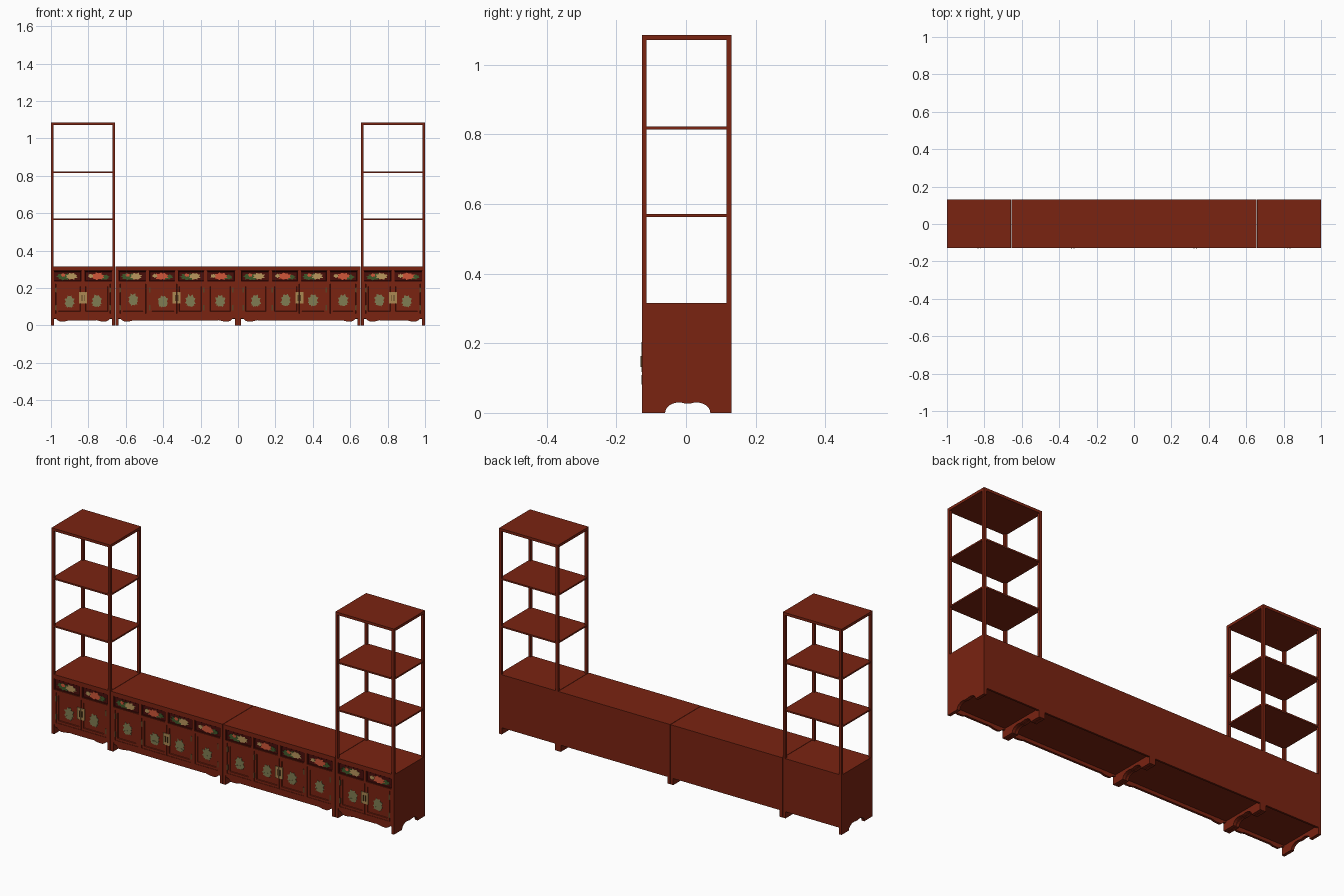
import bpy, bmesh, math, random

if "Cube" in bpy.data.objects:
    bpy.data.objects.remove(bpy.data.objects["Cube"])
random.seed(7)


def srgb(name, r, g, b):
    m = bpy.data.materials.new(name)
    lin = [((c / 255 + 0.055) / 1.055) ** 2.4 if c > 10 else c / 255 / 12.92 for c in (r, g, b)]
    m.diffuse_color = (*lin, 1)
    m.use_nodes = True
    m.node_tree.nodes["Principled BSDF"].inputs["Base Color"].default_value = m.diffuse_color
    return m


RED = srgb("red_brown_lacquer", 122, 35, 17)
DARK = srgb("dark_red_lacquer", 74, 14, 10)
SAGE = srgb("sage_green_paint", 128, 124, 82)
BRASS = srgb("brass", 172, 136, 82)
BRONZE = srgb("dark_bronze", 92, 66, 36)
CORAL = srgb("coral_paint", 208, 86, 56)
LEAF = srgb("leaf_green_paint", 62, 88, 42)
TAN = srgb("tan_paint", 186, 150, 92)

Y0, Y1 = -0.127, 0.131      # front and back of the carcass
TOP = 0.315                 # cabinet height


def finish(name, bm, mat):
    bmesh.ops.recalc_face_normals(bm, faces=bm.faces)
    me = bpy.data.meshes.new(name)
    bm.to_mesh(me)
    bm.free()
    me.materials.append(mat)
    ob = bpy.data.objects.new(name, me)
    bpy.context.collection.objects.link(ob)
    return ob


def box(name, x0, x1, y0, y1, z0, z1, mat, inset=0, depth=0):
    """Box; optionally its front face is inset and pushed back as a panel."""
    bm = bmesh.new()
    bmesh.ops.create_cube(bm, size=1)
    for v in bm.verts:
        v.co = (x1 if v.co.x > 0 else x0, y1 if v.co.y > 0 else y0, z1 if v.co.z > 0 else z0)
    if inset:
        bm.normal_update()
        front = min(bm.faces, key=lambda f: f.calc_center_median().y)
        bmesh.ops.inset_region(bm, faces=[front], thickness=inset)
        bmesh.ops.inset_region(bm, faces=[front], thickness=0.002, depth=-depth)
    return finish(name, bm, mat)


def prism(name, pts, axis, a, b, mat):
    """Extrude a 2D outline along x (points are y, z) or along y (points are x, z)."""
    bm = bmesh.new()
    put = (lambda p: (a, p[0], p[1])) if axis == "x" else (lambda p: (p[0], a, p[1]))
    f = bm.faces.new([bm.verts.new(put(p)) for p in pts])
    ext = bmesh.ops.extrude_face_region(bm, geom=[f])
    d = (b - a, 0, 0) if axis == "x" else (0, b - a, 0)
    bmesh.ops.translate(bm, vec=d, verts=[g for g in ext["geom"] if isinstance(g, bmesh.types.BMVert)])
    return finish(name, bm, mat)


def blossom(name, x, z, rx, rz, y, mat, petals=7):
    """Thin painted plate with an uneven petalled outline."""
    pts = []
    n = petals * 2
    for i in range(n):
        t = math.tau * i / n + random.uniform(-0.08, 0.08)
        k = random.uniform(0.85, 1.0) if i % 2 else random.uniform(0.58, 0.75)
        pts.append((x + rx * k * math.cos(t), z + rz * k * math.sin(t)))
    prism(name, pts, "y", y, y + 0.0015, mat)


def side_panel(name, x0, x1):
    """Full-depth cabinet side with a two-lobed arch between its feet."""
    pts = [(Y0, TOP), (Y0, 0), (-0.058, 0)]
    for c in (-0.02, 0.03):
        lo, hi = (180, 65) if c < 0 else (115, 0)
        for i in range(8):
            t = math.radians(lo + (hi - lo) * i / 7)
            pts.append((c + 0.04 * math.cos(t), 0.03 * math.sin(t)))
    pts += [(Y1, 0), (Y1, TOP)]
    prism(name, pts, "x", x0, x1, RED)


def apron(name, x0, x1):
    """Front skirt with curved brackets next to the feet."""
    half = [(0, 0.038), (0.012, 0.036), (0.022, 0.026), (0.034, 0.021),
            (0.06, 0.022), (0.085, 0.028), (0.1, 0.027)]
    pts = [(x0 + a, z) for a, z in half] + [(x1 - a, z) for a, z in reversed(half)]
    prism(name, pts + [(x1, 0.062), (x0, 0.062)], "y", Y0 + 0.004, Y0 + 0.016, RED)


def drawer(x0, x1, kind):
    """Dark drawer front with painted flowers."""
    box("drawer_front", x0, x1, Y0 + 0.004, Y0 + 0.02, 0.236, 0.291, DARK, 0.004, 0.002)
    c, z, y, w = (x0 + x1) / 2, 0.263, Y0 + 0.0035, x1 - x0
    if kind == 0:
        blossom("drawer_leaves", c - w * 0.14, z - 0.002, 0.046, 0.022, y + 0.001, LEAF, 9)
        blossom("drawer_tan_flower", c + w * 0.14, z, 0.036, 0.021, y, TAN, 8)
        blossom("drawer_small_flower", c - w * 0.17, z + 0.006, 0.015, 0.011, y - 0.0005, CORAL, 5)
    else:
        blossom("drawer_leaves", c + w * 0.2, z - 0.004, 0.036, 0.016, y + 0.001, LEAF, 8)
        blossom("drawer_coral_flower", c - w * 0.02, z, 0.042, 0.022, y, CORAL, 9)
        blossom("drawer_small_flower", c - w * 0.28, z + 0.002, 0.017, 0.013, y - 0.0005, TAN, 6)


def door(x0, x1, hinge_x):
    """Door with a sunk panel, a painted motif and two hinges."""
    box("door", x0, x1, Y0 + 0.002, Y0 + 0.018, 0.063, 0.222, RED, 0.018, 0.004)
    c = (x0 + x1) / 2
    z = random.uniform(0.127, 0.14)
    blossom("door_motif", c, z, 0.032, 0.038, Y0 + 0.0045, SAGE, 8)
    blossom("door_motif_base", c, z - 0.02, 0.028, 0.012, Y0 + 0.004, SAGE, 6)
    for hz in (0.095, 0.19):
        box("door_hinge", hinge_x - 0.004, hinge_x + 0.004, Y0 - 0.001, Y0 + 0.004,
            hz - 0.014, hz + 0.014, BRONZE)


def cabinet(x0, x1, n):
    """Cabinet with n drawers over n panels, the middle two being a door pair."""
    t, g = 0.016, 0.001
    x0, x1 = x0 + g, x1 - g
    a, b = x0 + t, x1 - t
    side_panel("cabinet_side", x0, a)
    side_panel("cabinet_side", b, x1)
    box("cabinet_top", x0, x1, Y0, Y1, 0.293, TOP, RED)
    box("cabinet_back", a, b, Y1 - 0.01, Y1, 0.035, 0.293, RED)
    box("cabinet_floor", a, b, Y0 + 0.012, Y1 - 0.01, 0.045, 0.06, RED)
    box("drawer_rail", a, b, Y0, Y0 + 0.02, 0.223, 0.236, RED)
    box("bottom_rail", a, b, Y0, Y0 + 0.02, 0.05, 0.063, RED)
    apron("front_apron", a, b)
    w = (b - a) / n
    for i in range(n):
        p, q = a + i * w, a + (i + 1) * w
        if i:
            box("drawer_divider", p - 0.008, p + 0.008, Y0, Y0 + 0.02, 0.236, 0.293, RED)
        drawer(p + (0.008 if i else 0), q - (0.008 if i < n - 1 else 0), i % 2)
        # posts beside the doors; the middle pair meets without a post
        left_post = i != n // 2
        right_post = i != n // 2 - 1
        if left_post:
            box("door_post", p, p + 0.009, Y0, Y0 + 0.02, 0.063, 0.223, RED)
        if right_post:
            box("door_post", q - 0.009, q, Y0, Y0 + 0.02, 0.063, 0.223, RED)
        d0 = p + (0.0105 if left_post else 0.001)
        d1 = q - (0.0105 if right_post else 0.001)
        door(d0, d1, d0 if i < n / 2 else d1)
    # dark backing seen through the door gaps
    box("door_backing", a, b, Y0 + 0.018, Y0 + 0.024, 0.06, 0.293, DARK)
    # split brass lock plate with a pull on each half
    c = (a + b) / 2
    for s in (-1, 1):
        e, f = sorted((c + s * 0.001, c + s * 0.021))
        box("lock_plate", e, f, Y0 - 0.001, Y0 + 0.003, 0.117, 0.178, BRASS)
        e, f = sorted((c + s * 0.004, c + s * 0.009))
        box("door_pull", e, f, Y0 - 0.004, Y0, 0.132, 0.163, BRONZE)


def tower(x0, x1):
    """Open shelf tower: four posts, two shelves and a top board."""
    t = 0.014
    for px in (x0, x1 - t):
        for py in (Y0, Y1 - t):
            box("tower_post", px, px + t, py, py + t, TOP, 1.072, RED)
    for z in (0.563, 0.814):
        box("tower_shelf", x0 + 0.002, x1 - 0.002, Y0 + 0.002, Y1 - 0.002, z, z + 0.008, RED)
    box("tower_top", x0, x1, Y0, Y1, 1.071, 1.085, RED)


# four cabinets in a row
for left, right, count in ((-1.001, -0.656, 2), (-0.656, 0, 4), (0, 0.656, 4), (0.656, 1.001, 2)):
    cabinet(left, right, count)
# shelf towers on the end cabinets
tower(-1, -0.657)
tower(0.657, 1)
